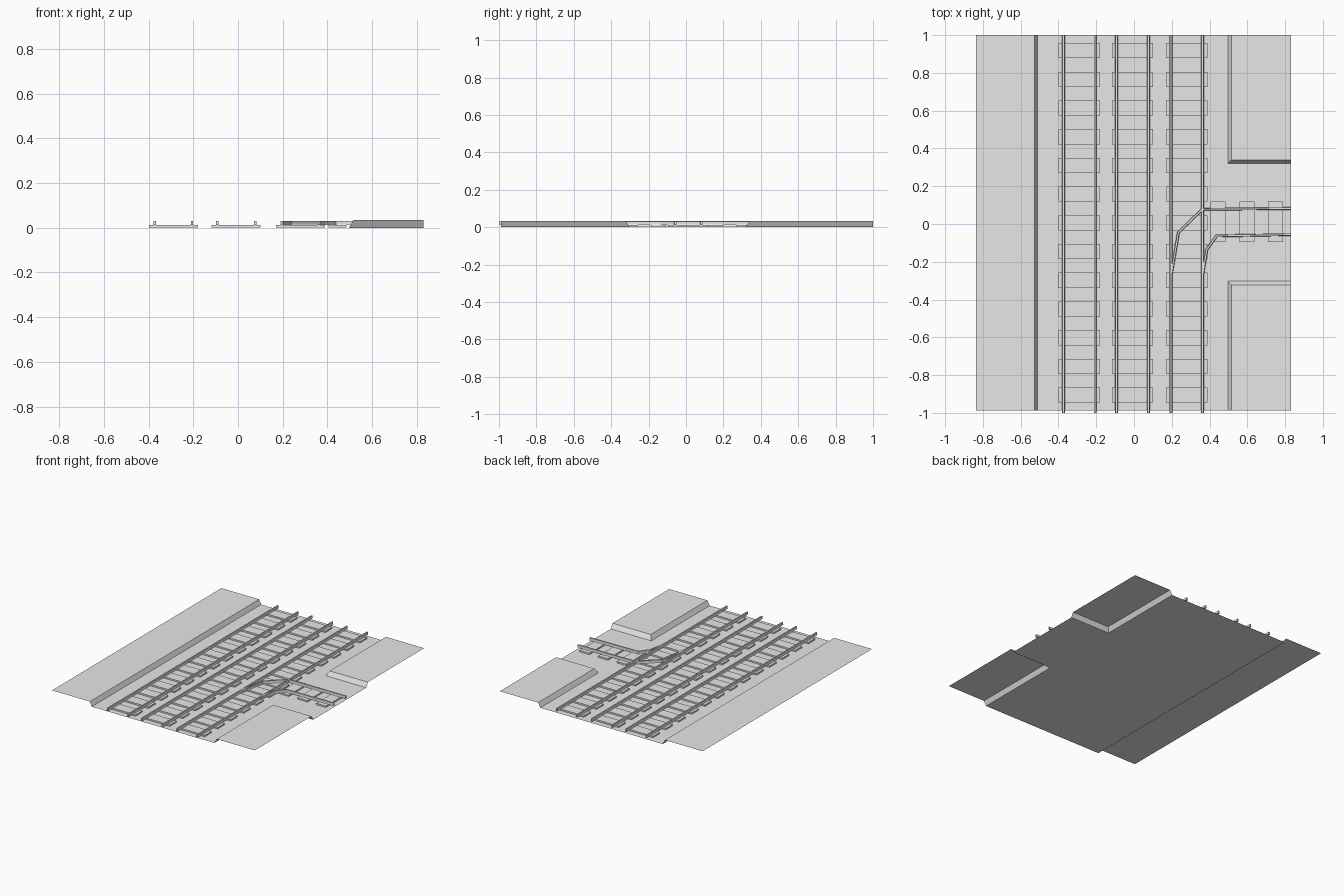
import bpy, bmesh
from mathutils import Vector

cube = bpy.data.objects.get("Cube")
if cube:
    bpy.data.objects.remove(cube, do_unlink=True)

grey = bpy.data.materials.new("plain grey")
grey.use_nodes = True
grey.diffuse_color = (0.8, 0.8, 0.8, 1)
grey.node_tree.nodes["Principled BSDF"].inputs["Base Color"].default_value = (0.8, 0.8, 0.8, 1)


def finish(bm, name, fix_normals=True):
    if fix_normals:
        bmesh.ops.recalc_face_normals(bm, faces=bm.faces)
    mesh = bpy.data.meshes.new(name)
    bm.to_mesh(mesh)
    bm.free()
    mesh.materials.append(grey)
    obj = bpy.data.objects.new(name, mesh)
    bpy.context.collection.objects.link(obj)
    return obj


# Ground sheet: sunken track bed with sloped banks up to the raised sides
def build_ground():
    xs = [-0.837, -0.526, -0.51, 0.497, 0.516, 0.83]
    ys = [-0.988, -0.323, -0.302, 0.32, 0.339, 1.0]
    bm = bmesh.new()

    def height(i, j):
        return 0.034 if i <= 1 or (i >= 4 and j not in (2, 3)) else 0.0

    grid = [[bm.verts.new((x, y, height(i, j))) for j, y in enumerate(ys)]
            for i, x in enumerate(xs)]
    for i in range(len(xs) - 1):
        for j in range(len(ys) - 1):
            bm.faces.new((grid[i][j], grid[i + 1][j], grid[i + 1][j + 1], grid[i][j + 1]))
    # Hip edges at the two bank corners
    bmesh.ops.connect_verts(bm, verts=[grid[4][1], grid[3][2]])
    bmesh.ops.connect_verts(bm, verts=[grid[4][4], grid[3][3]])
    return finish(bm, "ground", False)


# Row of sleepers: boxes of one size at the given centres
def build_sleepers(name, centres, width, length):
    bm = bmesh.new()
    for x, y in centres:
        made = bmesh.ops.create_cube(bm, size=1)["verts"]
        bmesh.ops.scale(bm, vec=(width, length, 0.011), verts=made)
        bmesh.ops.translate(bm, vec=(x, y, 0.0065), verts=made)
    return finish(bm, name)


# Rail: profile with a wider foot, swept along a mitred path
def build_rail(name, path):
    profile = [(-0.007, 0.012), (0.007, 0.012), (0.005, 0.016),
               (0.005, 0.031), (-0.005, 0.031), (-0.005, 0.016)]
    pts = [Vector(p) for p in path]
    dirs = [(b - a).normalized() for a, b in zip(pts, pts[1:])]
    bm = bmesh.new()
    rings = []
    for k, p in enumerate(pts):
        before, after = dirs[max(k - 1, 0)], dirs[min(k, len(dirs) - 1)]
        along = (before + after).normalized()
        side = Vector((along.y, -along.x)) / along.dot(after)
        rings.append([bm.verts.new((*(p + side * s), z)) for s, z in profile])
    n = len(profile)
    for a, b in zip(rings, rings[1:]):
        for k in range(n):
            m = (k + 1) % n
            bm.faces.new((a[k], a[m], b[m], b[k]))
    bm.faces.new(rings[0])
    bm.faces.new(rings[-1])
    return finish(bm, name)


build_ground()

# Three parallel main tracks
rows = [0.918 - 0.152 * k for k in range(13)]
tracks = {"left_track": (-0.373, -0.206), "middle_track": (-0.093, 0.077),
          "right_track": (0.196, 0.363)}
for name, rails in tracks.items():
    mid = sum(rails) / 2
    build_sleepers(name + "_sleepers", [(mid, y) for y in rows], 0.219, 0.08)
    for label, x in zip(("inner", "outer"), rails):
        build_rail(f"{name}_{label}_rail", [(x, -1), (x, 1)])

# Branch track turning off to the side
build_sleepers("branch_sleepers", [(x, 0.012) for x in (0.445, 0.598, 0.75)], 0.08, 0.216)
build_rail("branch_long_rail", [(0.199, -0.26), (0.235, -0.045), (0.362, 0.078), (0.83, 0.082)])
build_rail("branch_short_rail", [(0.365, -0.26), (0.385, -0.135), (0.437, -0.063), (0.83, -0.056)])
